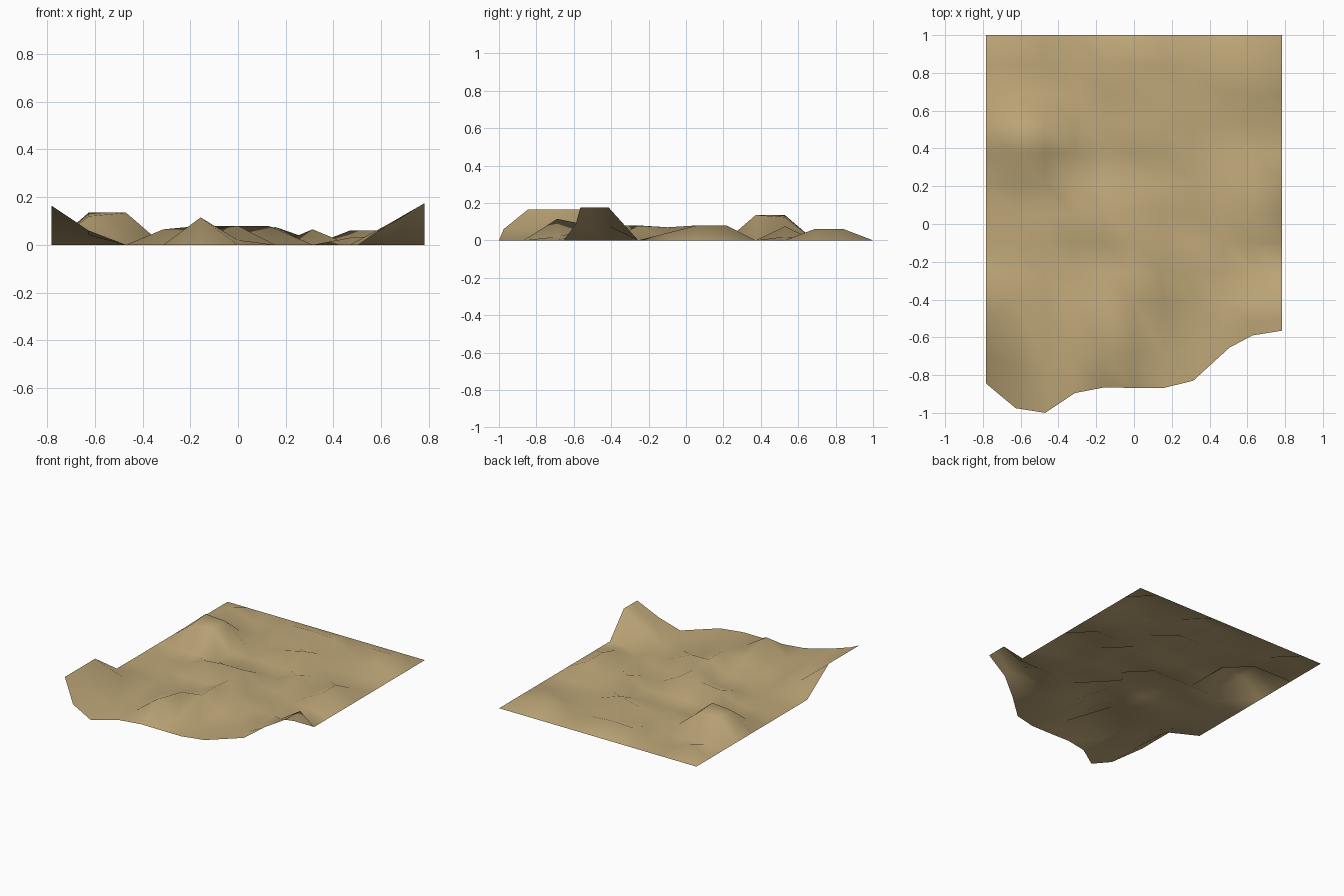
import bpy, bmesh

if "Cube" in bpy.data.objects:
    bpy.data.objects.remove(bpy.data.objects["Cube"])

COLS, STEP = 11, 0.1566

# Ragged front border: y of the last vertex in each column
front_y = [-.845, -.975, -1.0, -.895, -.865, -.868, -.868, -.83, -.655, -.59, -.565]

# Raised ground: (row, first column, heights); everything else is flat
bumps = [
    (1, 1, [.06]), (1, 4, [.055, .06, .05]), (1, 8, [.06, .06]),
    (2, 9, [.06]),
    (3, 1, [.135, .125]), (3, 4, [.02, .04, .075, .02]),
    (4, 1, [.12, .135]),
    (5, 7, [.065]), (5, 9, [.08]),
    (6, 3, [.065, .08, .08]), (6, 9, [.08]),
    (7, 5, [.07]), (7, 8, [.03, .04]),
    (8, 5, [.08, .078]),
    (9, 0, [.165, .04]), (9, 4, [.06, .08]), (9, 9, [.075, .175]),
    (10, 0, [.165, .06]), (10, 4, [.115, .02]), (10, 9, [.08, .175]),
    (11, 0, [.165, .06]), (11, 9, [.085, .175]),
]
height = {(r, c0 + i): z for r, c0, zs in bumps for i, z in enumerate(zs)}

# Sideways shifts of single vertices: steep step in the middle, border corner
shift_x = {(8, 6): -.022, (11, 8): .035}


def row_y(r, c):
    """Even rows at the back, the last rows stretch to the ragged border."""
    if r <= 8:
        return 1 - r * STEP * 1.002
    near = -.5 if c == 0 else -.413
    return near + (front_y[c] - near) * (0, .61, 1)[r - 9]


# Ground sheet
bm = bmesh.new()
grid = [[bm.verts.new(((c - 5) * STEP + shift_x.get((r, c), 0), row_y(r, c),
                       height.get((r, c), 0)))
         for c in range(COLS)] for r in range(12)]
for r in range(11):
    for c in range(COLS - 1):
        bm.faces.new((grid[r][c], grid[r + 1][c], grid[r + 1][c + 1], grid[r][c + 1]))
for f in bm.faces:
    f.smooth = True
mesh = bpy.data.meshes.new("ground_sheet")
bm.to_mesh(mesh)
bm.free()
ground = bpy.data.objects.new("ground_sheet", mesh)
bpy.context.collection.objects.link(ground)

# Sandy colour
sand = bpy.data.materials.new("sand")
sand.diffuse_color = (.52, .39, .19, 1)
sand.use_nodes = True
sand.node_tree.nodes["Principled BSDF"].inputs["Base Color"].default_value = sand.diffuse_color
mesh.materials.append(sand)
